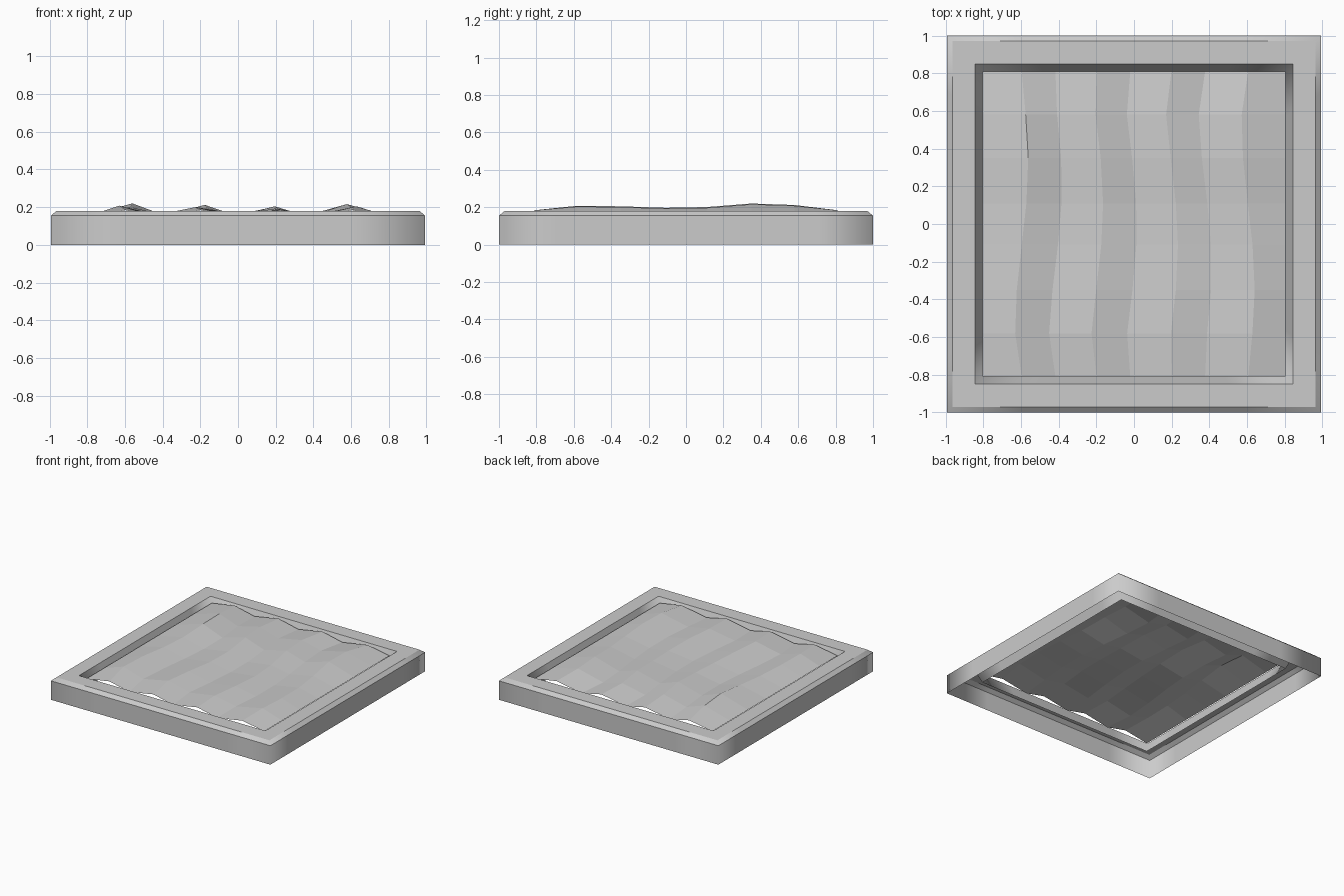
import bpy, bmesh, math

cube = bpy.data.objects.get("Cube")
if cube:
    bpy.data.objects.remove(cube)

grey = bpy.data.materials.new("plain grey")
grey.use_nodes = True
colour = (0.6, 0.6, 0.6, 1)
grey.diffuse_color = colour
grey.node_tree.nodes["Principled BSDF"].inputs["Base Color"].default_value = colour


def finish(bm, name):
    mesh = bpy.data.meshes.new(name)
    bm.to_mesh(mesh)
    bm.free()
    mesh.materials.append(grey)
    obj = bpy.data.objects.new(name, mesh)
    bpy.context.collection.objects.link(obj)
    return obj


# Square frame: an open-bottomed shell swept round the profile (half width, height)
profile = [(1, 0), (1, 0.155), (0.97, 0.18), (0.85, 0.18), (0.81, 0.08)]
outline = [(-1, -1), (-0.6, -1), (0.6, -1), (1, -1), (1, -0.7), (1, 0.7),
           (1, 1), (0.6, 1), (-0.6, 1), (-1, 1), (-1, 0.7), (-1, -0.7)]
bm = bmesh.new()
rings = [[bm.verts.new((x * r * 0.993, y * r, z)) for x, y in outline] for r, z in profile]
n = len(outline)
for low, high in zip(rings, rings[1:]):
    for i in range(n):
        j = (i + 1) % n
        bm.faces.new((low[i], low[j], high[j], high[i])).smooth = True
# Keep the profile edges crisp while the corners shade softly
for ring in rings:
    for i in range(n):
        bm.edges.get((ring[i], ring[(i + 1) % n])).smooth = False
finish(bm, "frame")

# Rippled panel: four ridges running front to back, sagging at the border
columns = [-0.81, -0.6, -0.42, -0.2, -0.02, 0.2, 0.38, 0.61, 0.81]
rows = [-0.81, -0.58, -0.35, -0.11, 0.11, 0.35, 0.58, 0.81]
crest = [0.184, 0.206, 0.203, 0.195, 0.199, 0.218, 0.21, 0.184]
ridge_lift = {1: 0.002, 3: -0.006, 5: -0.014, 7: -0.002}
bm = bmesh.new()
grid = []
for r, y in enumerate(rows):
    line = []
    end_row = r in (0, len(rows) - 1)
    for c, x in enumerate(columns):
        if c in (0, len(columns) - 1):
            z = 0.15
        elif c % 2:
            z = crest[r] + (0 if end_row else ridge_lift[c])
        else:
            z = 0.145 if end_row else 0.155
        if 0 < c < len(columns) - 1 and not end_row:
            x += 0.035 * math.sin(3.6 * y + 0.4 * c)
        line.append(bm.verts.new((x * 0.993, y, z)))
    grid.append(line)
for a, b in zip(grid, grid[1:]):
    for i in range(len(columns) - 1):
        bm.faces.new((a[i], a[i + 1], b[i + 1], b[i]))
finish(bm, "rippled_panel")
